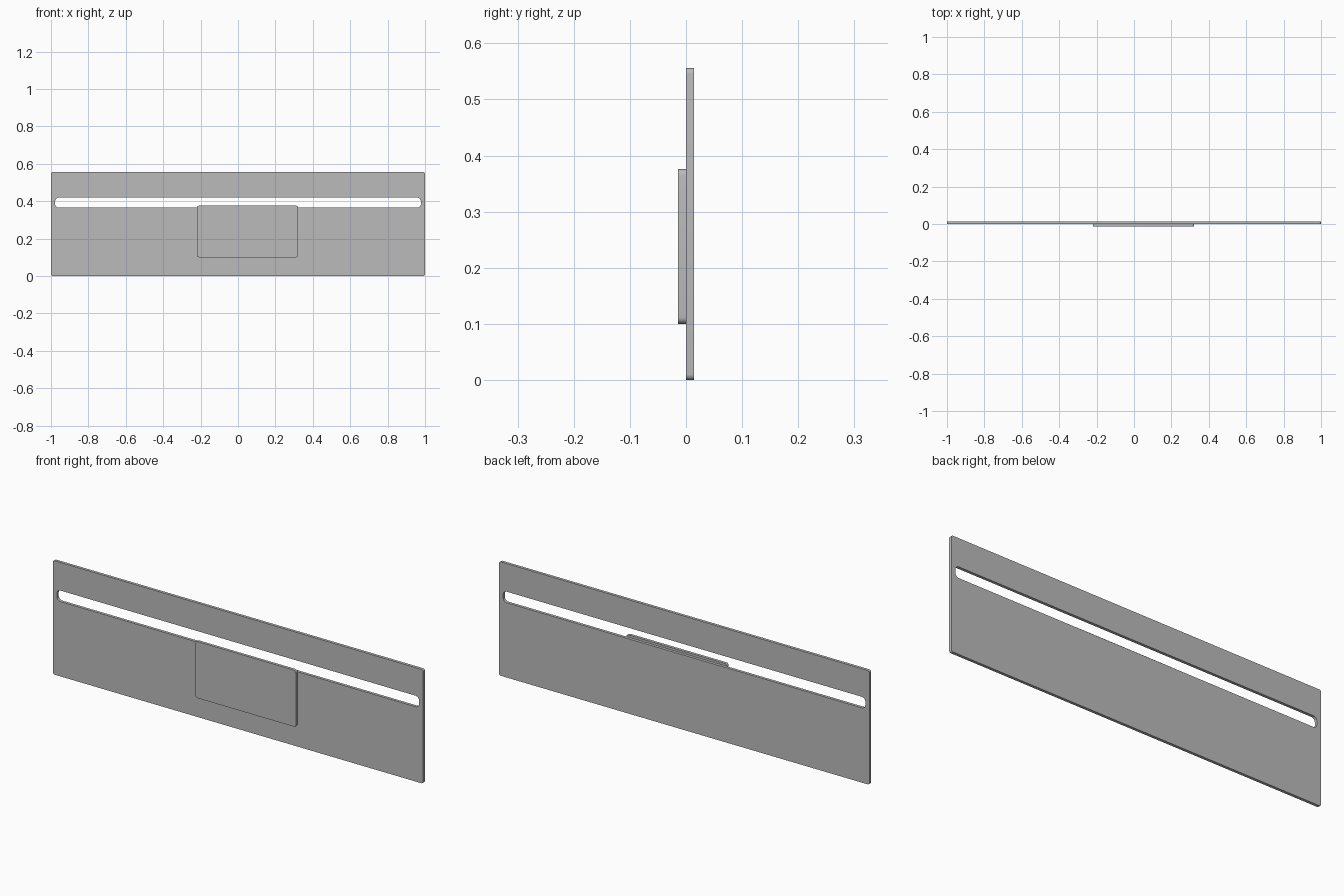
import bpy, bmesh, math
from mathutils import Vector

cube = bpy.data.objects.get("Cube")
if cube:
    bpy.data.objects.remove(cube, do_unlink=True)

grey = bpy.data.materials.new("plain_grey")
grey.use_nodes = True
colour = (0.5, 0.5, 0.5, 1)
grey.diffuse_color = colour
grey.node_tree.nodes["Principled BSDF"].inputs["Base Color"].default_value = colour


def rounded_rectangle(x0, x1, z0, z1, radius, steps=6):
    """Outline points in the x-z plane, anticlockwise from the upper right corner."""
    corners = [(x1 - radius, z1 - radius), (x0 + radius, z1 - radius),
               (x0 + radius, z0 + radius), (x1 - radius, z0 + radius)]
    points = []
    for quarter, (cx, cz) in enumerate(corners):
        for i in range(steps + 1):
            a = math.pi / 2 * (quarter + i / steps)
            points.append((cx + radius * math.cos(a), cz + radius * math.sin(a)))
    return points


def plate(name, outlines, y_front, y_back):
    """Flat plate: first outline is the rim, the others are holes."""
    bm = bmesh.new()
    edges = []
    for outline in outlines:
        verts = [bm.verts.new((x, y_front, z)) for x, z in outline]
        edges += [bm.edges.new((v, verts[i - 1])) for i, v in enumerate(verts)]
    bmesh.ops.triangle_fill(bm, edges=edges, use_beauty=True, normal=(0, -1, 0))
    result = bmesh.ops.extrude_face_region(bm, geom=bm.faces[:], use_keep_orig=True)
    moved = [g for g in result["geom"] if isinstance(g, bmesh.types.BMVert)]
    bmesh.ops.translate(bm, verts=moved, vec=Vector((0, y_back - y_front, 0)))
    bmesh.ops.recalc_face_normals(bm, faces=bm.faces[:])
    mesh = bpy.data.meshes.new(name)
    bm.to_mesh(mesh)
    bm.free()
    mesh.materials.append(grey)
    obj = bpy.data.objects.new(name, mesh)
    bpy.context.collection.objects.link(obj)
    bpy.ops.object.select_all(action="DESELECT")
    obj.select_set(True)
    bpy.context.view_layer.objects.active = obj
    bpy.ops.object.shade_smooth_by_angle(angle=math.radians(30))
    return obj


# Long back panel with a narrow slot
panel_rim = rounded_rectangle(-1, 1, 0, 0.556, 0.01)
slot = rounded_rectangle(-0.978, 0.978, 0.365, 0.419, 0.02)
plate("back_panel", [panel_rim, slot], 0, 0.014)

# Small plate lying against the front of the panel
plate("front_plate", [rounded_rectangle(-0.22, 0.322, 0.1, 0.376, 0.012)], -0.014, 0)
